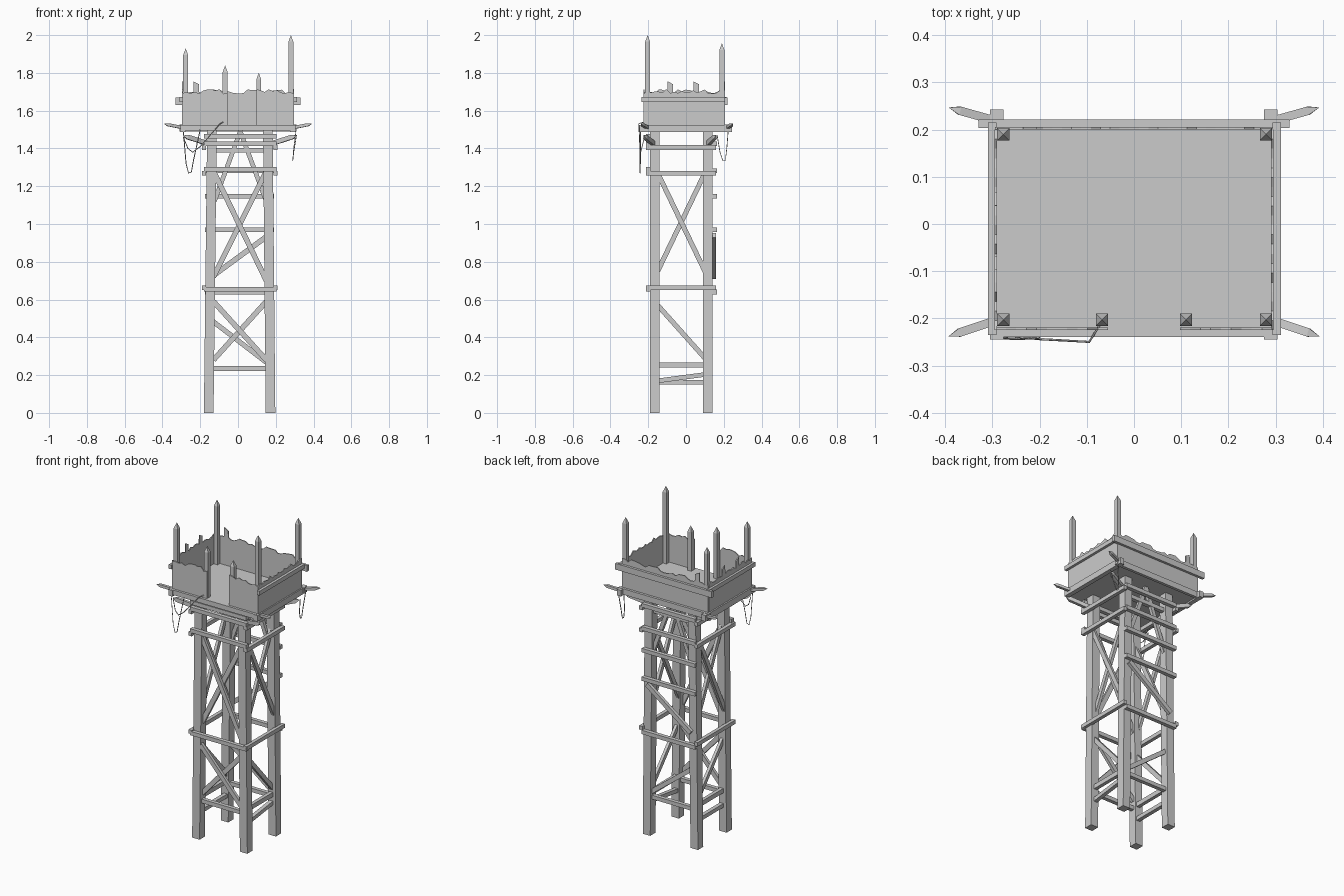
import bpy, bmesh, random
from mathutils import Vector

random.seed(4)
if "Cube" in bpy.data.objects:
    bpy.data.objects.remove(bpy.data.objects["Cube"])

wood = bpy.data.materials.new("weathered_grey")
wood.use_nodes = True
GREY = (0.6, 0.6, 0.6, 1)
wood.diffuse_color = GREY
wood.node_tree.nodes["Principled BSDF"].inputs["Base Color"].default_value = GREY


def finish(name, bm):
    bmesh.ops.recalc_face_normals(bm, faces=bm.faces)
    mesh = bpy.data.meshes.new(name)
    bm.to_mesh(mesh)
    bm.free()
    mesh.materials.append(wood)
    obj = bpy.data.objects.new(name, mesh)
    bpy.context.collection.objects.link(obj)
    return obj


def beam(name, a, b, w=0.024, h=0.024, tip=0):
    """Square timber from a to b, with an optional pointed end."""
    a, b = Vector(a), Vector(b)
    d = b - a
    if abs(d.z) > 0.95 * d.length:
        u, v = Vector((1, 0, 0)), Vector((0, 1, 0))
    else:
        u = d.cross(Vector((0, 0, 1))).normalized()
        v = u.cross(d).normalized()
    bm = bmesh.new()
    end = b - d.normalized() * tip
    rings = [[bm.verts.new(p + u * sx * w / 2 + v * sy * h / 2)
              for sx, sy in ((-1, -1), (1, -1), (1, 1), (-1, 1))] for p in (a, end)]
    bm.faces.new(rings[0])
    for i in range(4):
        j = (i + 1) % 4
        bm.faces.new((rings[0][i], rings[0][j], rings[1][j], rings[1][i]))
    if tip:
        apex = bm.verts.new(b)
        for i in range(4):
            bm.faces.new((rings[1][i], rings[1][(i + 1) % 4], apex))
    else:
        bm.faces.new(rings[1])
    return finish(name, bm)


def jagged_wall(name, a, b, teeth=(), base=1.51, top=1.70):
    """Thin wall with a broken upper edge; teeth are tall splinters (start, end)."""
    a, b = Vector(a), Vector(b)
    d = b - a
    n = max(8, int(d.length / 0.02))
    side = Vector((-d.y, d.x, 0)).normalized() * 0.003
    pts = [(0, base), (1, base)]
    edge = []
    for i in range(n + 1):
        t = i / n
        if not any(s <= t <= e for s, e in teeth):
            edge.append((t, top + random.uniform(-0.012, 0.014)))
    for s, e in teeth:
        edge += [(s, top), (s + 0.001, top + 0.055), (e - 0.001, top + 0.04), (e, top)]
    pts += sorted(edge, reverse=True)
    bm = bmesh.new()
    face = bm.faces.new([bm.verts.new(a + d * t + Vector((0, 0, z)) - side) for t, z in pts])
    ext = bmesh.ops.extrude_face_region(bm, geom=[face])
    moved = [g for g in ext["geom"] if isinstance(g, bmesh.types.BMVert)]
    bmesh.ops.translate(bm, verts=moved, vec=side * 2)
    return finish(name, bm)


def rope(name, points, radius=0.0025):
    curve = bpy.data.curves.new(name, "CURVE")
    curve.dimensions = "3D"
    curve.bevel_depth = radius
    curve.bevel_resolution = 0
    curve.materials.append(wood)
    line = curve.splines.new("POLY")
    line.points.add(len(points) - 1)
    for p, co in zip(line.points, points):
        p.co = (*co, 1)
    obj = bpy.data.objects.new(name, curve)
    bpy.context.collection.objects.link(obj)


# Legs, leaning slightly inwards
FRONT, BACK = -0.165, 0.115
for side, x0, x1 in (("right", -0.155, -0.138), ("left", 0.172, 0.158)):
    for end, y in (("front", FRONT), ("back", BACK)):
        beam(f"{end}_{side}_leg", (x0, y, 0), (x1, y, 1.5), 0.051, 0.052)

# Cross beams strapped to the outside of the legs
for z in (0.655, 1.29, 1.425, 1.465):
    beam("front_cross_beam", (-0.18, -0.201, z), (0.205, -0.201, z))
for z in (0.64, 0.97, 1.147, 1.282, 1.425):
    beam("back_cross_beam", (-0.175, 0.152, z), (0.19, 0.152, z))
for x, name in ((-0.18, "right_cross_beam"), (0.198, "left_cross_beam")):
    for z in (0.662, 1.268, 1.405):
        beam(name, (x, -0.212, z), (x, 0.16, z), 0.022, 0.024)

# Rails between the legs
for y in (FRONT, BACK):
    beam("low_rail", (-0.14, y, 0.235), (0.16, y, 0.235))
beam("top_rail", (-0.13, BACK, 1.39), (0.15, BACK, 1.39))

# Front bracing
for z0, z1, y in ((0.72, 1.28, -0.16), (1.28, 0.70, -0.18), (0.28, 0.59, -0.16), (0.59, 0.28, -0.18)):
    beam("front_brace", (-0.13, y, z0), (0.15, y, z1), 0.018, 0.028)

# Back bracing
beam("back_brace", (-0.14, 0.15, 0.72), (0.16, 0.15, 0.94), 0.02, 0.028)
beam("back_low_brace", (-0.14, BACK, 0.49), (0.16, BACK, 0.26), 0.02, 0.026)
for x, z in ((-0.125, 1.12), (0.15, 1.12)):
    beam("back_peak_brace", (x, BACK, z), (0.012, BACK, 1.49), 0.02, 0.024)

# Side bracing
for x in (-0.147, 0.165):
    for z0, z1, dx in ((0.75, 1.27, -0.01), (1.27, 0.75, 0.01), (0.57, 0.29, 0)):
        beam("side_brace", (x + dx, -0.15, z0), (x + dx, 0.1, z1), 0.018, 0.026)
    beam("side_low_rail", (x, -0.15, 0.254), (x, 0.1, 0.254), 0.022, 0.028)
beam("left_foot_rail", (0.165, -0.15, 0.17), (0.165, 0.1, 0.203))
beam("right_foot_rail", (-0.147, -0.15, 0.163), (-0.147, 0.1, 0.163))

# Platform floor and its bearers
beam("floor", (-0.295, -0.01, 1.51), (0.295, -0.01, 1.51), 0.46, 0.03)
for x in (-0.291, 0.29):
    beam("floor_bearer", (x, -0.245, 1.505), (x, 0.243, 1.505), 0.028, 0.038)

# Walls with splintered tops, the front one open in the middle
jagged_wall("back_wall", (-0.295, 0.203, 0), (0.295, 0.203, 0), [(0.10, 0.15)])
jagged_wall("right_wall", (-0.293, -0.225, 0), (-0.293, 0.2, 0), [(0.30, 0.37), (0.62, 0.69)])
jagged_wall("left_wall", (0.293, -0.225, 0), (0.293, 0.2, 0))
jagged_wall("front_right_wall", (-0.293, -0.222, 0), (-0.055, -0.222, 0))
jagged_wall("front_left_wall", (0.097, -0.222, 0), (0.293, -0.222, 0))

# Wall rails
beam("back_wall_rail", (-0.33, 0.212, 1.65), (0.33, 0.212, 1.65), 0.018, 0.038)
beam("back_floor_rail", (-0.31, 0.212, 1.508), (0.31, 0.212, 1.508), 0.018, 0.036)
for x in (-0.301, 0.303):
    beam("side_wall_rail", (x, -0.235, 1.66), (x, 0.215, 1.66), 0.018, 0.026)

# Pointed posts inside the walls
for x, y, z in ((-0.277, -0.203, 1.93), (-0.068, -0.203, 1.84), (0.11, -0.203, 1.80),
                (0.28, -0.203, 2.0), (-0.277, 0.19, 1.92), (0.28, 0.19, 1.957)):
    beam("pointed_post", (x, y, 1.5), (x, y, z), 0.026, 0.026, 0.035)

# Outward stakes at the corners, upper and lower
for sx in (-1, 1):
    for y0, y1, low0, low1 in ((-0.2, -0.238, -0.165, -0.225), (0.215, 0.247, 0.11, 0.16)):
        beam("upper_stake", (sx * 0.28, y0, 1.508), (sx * 0.393, y1, 1.53), 0.018, 0.016, 0.025)
        beam("lower_stake", (sx * 0.15 + 0.01, low0, 1.42), (sx * 0.3 + 0.01, low1, 1.468),
             0.02, 0.024, 0.025)

# Hanging ropes
rope("front_rope_loop", [(-0.29, -0.24, 1.5), (-0.275, -0.242, 1.32), (-0.262, -0.243, 1.27),
                         (-0.247, -0.243, 1.275), (-0.235, -0.243, 1.34), (-0.2, -0.242, 1.5)])
rope("front_rope", [(-0.29, -0.22, 1.46), (-0.265, -0.235, 1.40), (-0.24, -0.24, 1.38),
                    (-0.2, -0.244, 1.41), (-0.095, -0.25, 1.53), (-0.07, -0.21, 1.545)])
rope("back_rope", [(0.31, 0.165, 1.47), (0.295, 0.18, 1.38), (0.29, 0.195, 1.335),
                   (0.29, 0.208, 1.335), (0.295, 0.216, 1.40), (0.31, 0.225, 1.515)])
